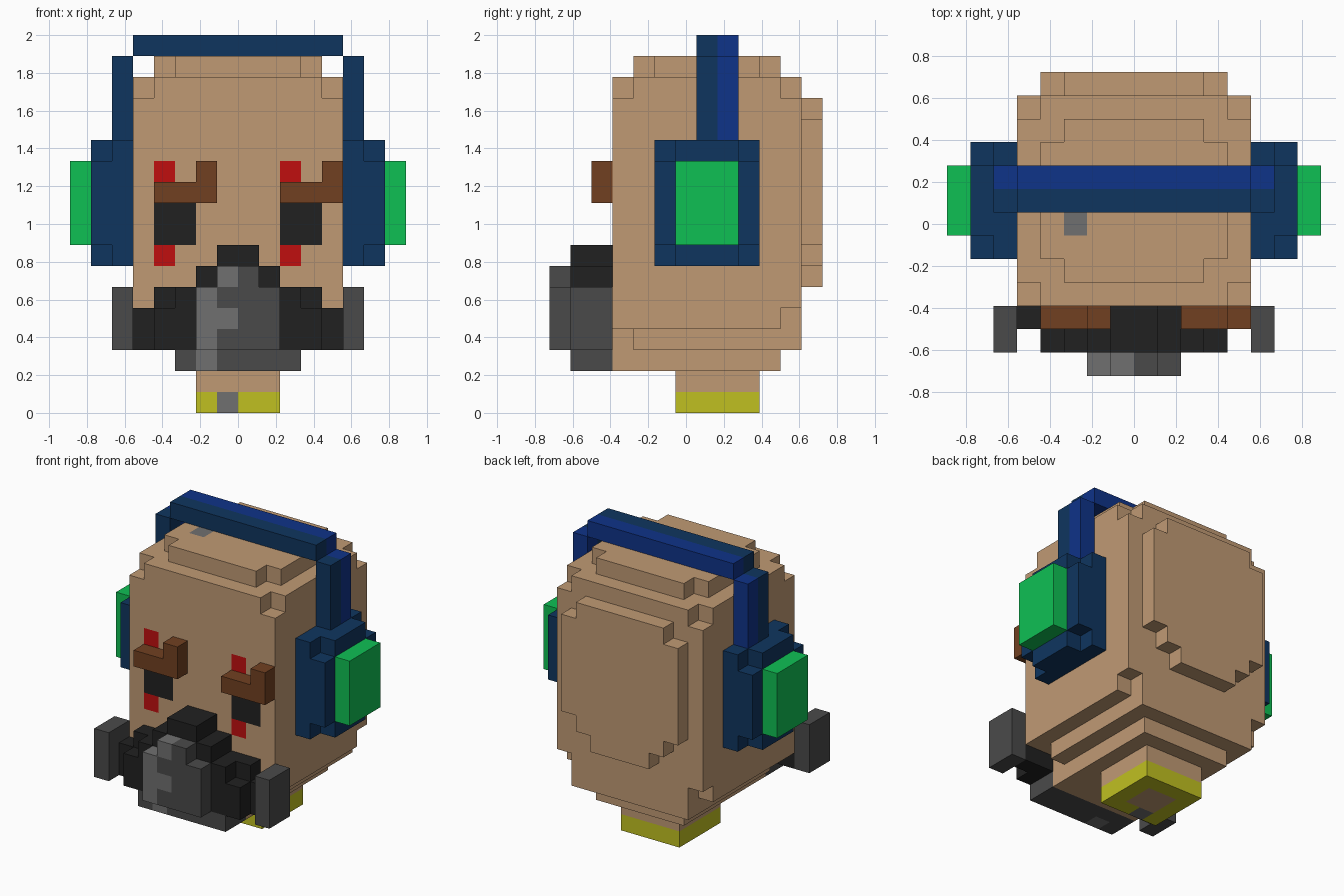
import bpy, bmesh
from mathutils import Vector

cube = bpy.data.objects.get("Cube")
if cube:
    bpy.data.objects.remove(cube, do_unlink=True)

UNIT = 1 / 9                      # edge of one block
ORIGIN = Vector((0, -6.5, 0))     # blocks are counted from the front in y


def linear(hex_pair):
    c = int(hex_pair, 16) / 255
    return c / 12.92 if c <= 0.04045 else ((c + 0.055) / 1.055) ** 2.4


def make_material(name, code):
    mat = bpy.data.materials.new(name)
    rgba = [linear(code[i:i + 2]) for i in (0, 2, 4)] + [1]
    mat.use_nodes = True
    mat.diffuse_color = rgba
    mat.node_tree.nodes["Principled BSDF"].inputs["Base Color"].default_value = rgba
    return mat


MATERIALS = {name: make_material(name, code) for name, code in {
    "tan": "c09a74", "red": "c00f0f", "brown": "714021", "black": "212121",
    "dark grey": "4a4a4a", "light grey": "707070", "green": "0fc054",
    "yellow": "c0c021", "navy": "0f355f", "blue": "0f3389"}.items()}


class Part:
    """A block-built part: fill boxes with colours, then build the outer skin."""

    def __init__(self, name):
        self.name, self.cells = name, {}

    def box(self, color, x, y, z):
        for i in range(*x):
            for j in range(*y):
                for k in range(*z):
                    self.cells[i, j, k] = color
        return self

    def centred(self, color, half, y, z):
        return self.box(color, (-half, half), y, z)

    def pair(self, color, x, y, z):
        self.box(color, x, y, z)
        return self.box(color, (-x[1], -x[0]), y, z)

    def build(self):
        bm = bmesh.new()
        colors = sorted(set(self.cells.values()))
        verts = {}

        def vert(p):
            key = tuple(p)
            if key not in verts:
                verts[key] = bm.verts.new((Vector(p) + ORIGIN) * UNIT)
            return verts[key]

        for cell, color in self.cells.items():
            for axis in range(3):
                for side in (0, 1):
                    step = list(cell)
                    step[axis] += 2 * side - 1
                    if tuple(step) in self.cells:
                        continue
                    u, v = (axis + 1) % 3, (axis + 2) % 3
                    corners = []
                    for du, dv in ((0, 0), (1, 0), (1, 1), (0, 1)):
                        p = list(cell)
                        p[axis] += side
                        p[u] += du
                        p[v] += dv
                        corners.append(vert(p))
                    face = bm.faces.new(corners if side else corners[::-1])
                    face.material_index = colors.index(color)
        mesh = bpy.data.meshes.new(self.name)
        for color in colors:
            mesh.materials.append(MATERIALS[color])
        bm.to_mesh(mesh)
        bm.free()
        bpy.context.collection.objects.link(bpy.data.objects.new(self.name, mesh))


# Head: main block, stepped crown, stepped chin, raised back plate
head = Part("head")
head.centred("tan", 5, (3, 11), (4, 15)).centred("tan", 5, (11, 12), (5, 15))
head.centred("tan", 4, (3, 12), (15, 16)).centred("tan", 5, (4, 11), (15, 16))
head.centred("tan", 3, (4, 11), (16, 17)).centred("tan", 4, (5, 10), (16, 17))
head.centred("tan", 4, (4, 12), (3, 5)).centred("tan", 3, (3, 4), (2, 4))
head.centred("tan", 3, (4, 11), (2, 3))
head.centred("tan", 4, (12, 13), (8, 14)).centred("tan", 3, (12, 13), (7, 15))
head.centred("tan", 2, (12, 13), (6, 7))
# Eyes, red marks and the grey spot on the crown
head.pair("black", (2, 4), (3, 4), (8, 10))
for x in (-4, 2):
    for z in (7, 11):
        head.box("red", (x, x + 1), (3, 4), (z, z + 1))
head.box("light grey", (-3, -2), (6, 7), (16, 17))
head.build()

# Neck with a yellow ring at its foot
neck = Part("neck")
neck.centred("tan", 2, (6, 10), (1, 2)).centred("yellow", 2, (6, 10), (0, 1))
neck.centred("tan", 1, (7, 9), (0, 1)).box("light grey", (-1, 0), (6, 7), (0, 1))
neck.build()

# Eyebrows, both raised at the same end
for name, x in (("right_eyebrow", -4), ("left_eyebrow", 2)):
    brow = Part(name)
    brow.box("brown", (x, x + 3), (2, 3), (10, 11))
    brow.box("brown", (x + 2, x + 3), (2, 3), (11, 12)).build()

# Beard: dark stepped body, grey front and grey lower edge
beard = Part("beard")
beard.centred("black", 1, (1, 3), (7, 8)).centred("black", 2, (1, 3), (3, 7))
beard.pair("black", (2, 3), (1, 3), (3, 6)).pair("black", (3, 4), (1, 3), (3, 5))
beard.pair("black", (3, 4), (2, 3), (5, 6)).pair("black", (4, 5), (2, 3), (3, 5))
beard.centred("dark grey", 3, (1, 3), (2, 3))
beard.centred("dark grey", 2, (0, 1), (3, 6)).centred("dark grey", 1, (0, 1), (6, 7))
# Light streak with a jagged edge
beard.box("light grey", (-2, -1), (0, 1), (3, 6))
beard.box("light grey", (-2, -1), (1, 2), (2, 3))
for z in (4, 6):
    beard.box("light grey", (-1, 0), (0, 1), (z, z + 1))
beard.build()
Part("beard_tips").pair("dark grey", (5, 6), (1, 3), (3, 6)).build()

# Headband: navy front half, blue back half
band = Part("headband")
for color, y in (("navy", 7), ("blue", 8)):
    band.centred(color, 5, (y, y + 1), (17, 18))
    band.pair(color, (5, 6), (y, y + 1), (13, 17))
band.build()

# Ear cups with clipped outer corners, and green caps
cups = Part("ear_cups")
cups.pair("navy", (5, 6), (5, 10), (7, 13))
cups.pair("navy", (6, 7), (6, 9), (7, 13)).pair("navy", (6, 7), (5, 10), (8, 12))
cups.build()
Part("ear_caps").pair("green", (7, 8), (6, 9), (8, 12)).build()
